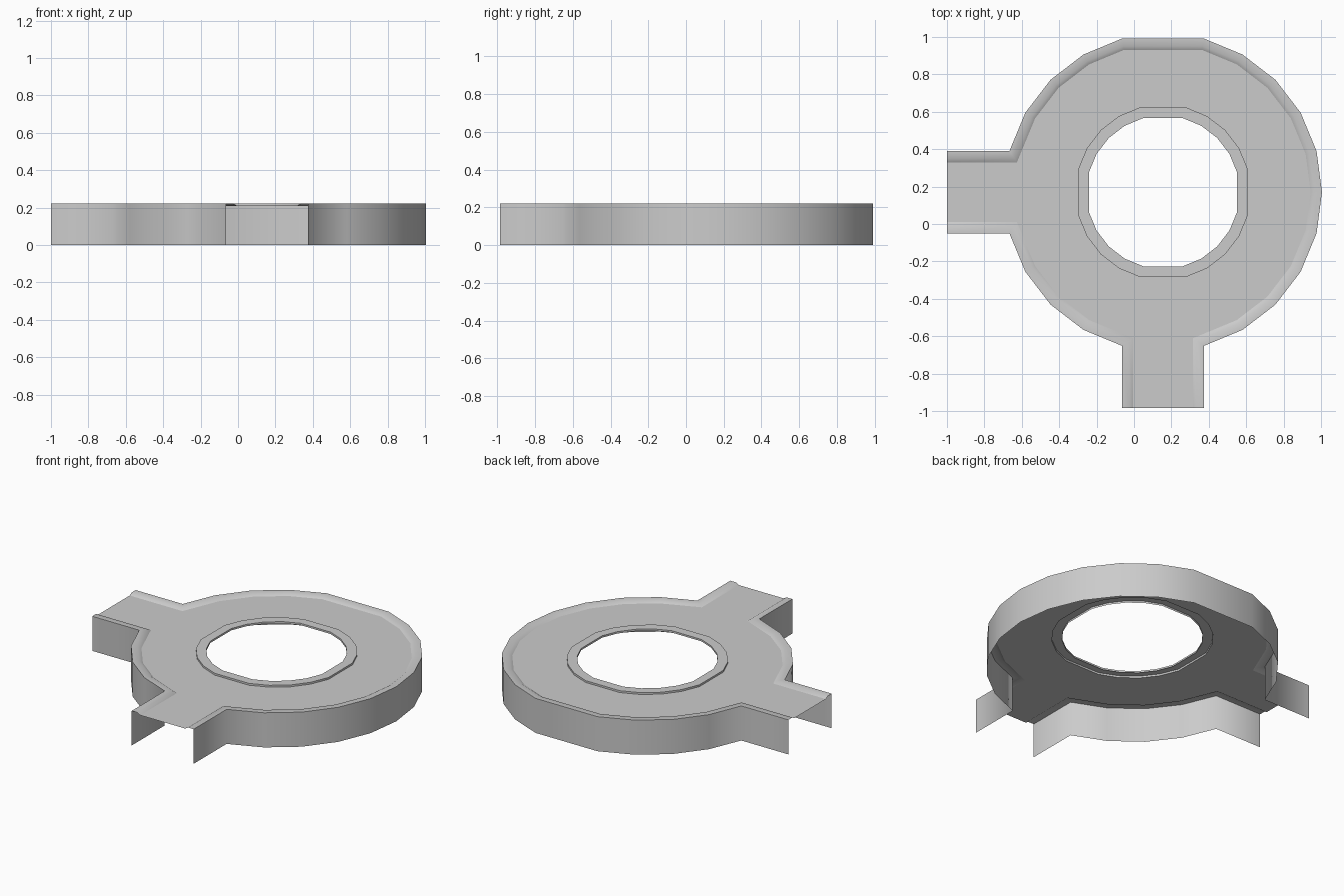
import bpy, bmesh, math
from mathutils import Vector

cube = bpy.data.objects.get("Cube")
if cube:
    bpy.data.objects.remove(cube, do_unlink=True)

CENTRE = Vector((0.155, 0.17))
OUTER, HOLE, RING = 0.85, 0.41, 0.47
HALF_ROAD, ARM = 0.22, 1.155
TOP, ROAD = 0.222, 0.21

grey = bpy.data.materials.new("concrete grey")
grey.use_nodes = True
grey.diffuse_color = (0.6, 0.6, 0.6, 1)
grey.node_tree.nodes["Principled BSDF"].inputs["Base Color"].default_value = (0.6, 0.6, 0.6, 1)


def arc(radius, degrees):
    return [Vector((math.cos(math.radians(a)), math.sin(math.radians(a)))) * radius
            for a in degrees]


def inset(path, dist):
    """Shift an open path to its left, with mitred corners."""
    sides = []
    for a, b in zip(path, path[1:]):
        d = (b - a).normalized()
        sides.append(Vector((-d.y, d.x)))
    result = []
    for i, p in enumerate(path):
        n0, n1 = sides[max(i - 1, 0)], sides[min(i, len(sides) - 1)]
        result.append(p + (n0 + n1) * dist / (1 + n0.dot(n1)))
    return result


def finish(name, bm, smooth=None):
    for v in bm.verts:
        v.co += CENTRE.to_3d()
    mesh = bpy.data.meshes.new(name)
    bm.to_mesh(mesh)
    bm.free()
    mesh.materials.append(grey)
    obj = bpy.data.objects.new(name, mesh)
    bpy.context.collection.objects.link(obj)
    if smooth:
        bpy.ops.object.select_all(action="DESELECT")
        obj.select_set(True)
        bpy.context.view_layer.objects.active = obj
        bpy.ops.object.shade_smooth_by_angle(angle=math.radians(smooth))


def sweep(name, path, profile, smooth=None, closed=False):
    """Run an (inset, height) profile along a path."""
    bm = bmesh.new()
    rows = []
    for dist, z in profile:
        pts = inset(path + path[:1], dist)[:-1] if closed and dist == 0 else inset(path, dist)
        rows.append([bm.verts.new((p.x, p.y, z)) for p in pts])
    for low, high in zip(rows, rows[1:]):
        for i in range(len(low) - 1):
            bm.faces.new((low[i], low[i + 1], high[i + 1], high[i]))
    finish(name, bm, smooth)


# Outline on both sides of the two road arms
main_degrees = [a for a in range(-75, 166, 15) if a != 90]
main_edge = ([Vector((HALF_ROAD, -ARM))] + arc(OUTER, main_degrees)
             + [Vector((-ARM, HALF_ROAD))])
corner_edge = ([Vector((-ARM, -HALF_ROAD))] + arc(OUTER, range(195, 256, 15))
               + [Vector((-HALF_ROAD, -ARM))])

# Outer walls and raised kerbs with a sloped inner edge
for label, edge in (("main", main_edge), ("corner", corner_edge)):
    sweep(label + "_wall", edge, [(0, 0), (0, TOP)], 75)
    sweep(label + "_kerb", edge, [(0, TOP), (0.04, TOP), (0.06, ROAD)], 75)

# Road sheet between the kerbs and the inner ring
round_degrees = [a for a in range(0, 360, 15) if a % 90]
bm = bmesh.new()
edges = []
for loop in (inset(main_edge, 0.06) + inset(corner_edge, 0.06), arc(RING, round_degrees)):
    verts = [bm.verts.new((p.x, p.y, ROAD)) for p in loop]
    for i, v in enumerate(verts):
        edges.append(bm.edges.new((v, verts[(i + 1) % len(verts)])))
bmesh.ops.triangle_fill(bm, use_beauty=True, use_dissolve=False, edges=edges,
                        normal=(0, 0, 1))
for f in bm.faces:
    f.normal_update()
    if f.normal.z < 0:
        f.normal_flip()
finish("road", bm)

# Raised ring around the central opening
bm = bmesh.new()
rows = []
for radius, z in ((RING, ROAD), (RING, TOP), (HOLE, TOP), (HOLE, ROAD)):
    rows.append([bm.verts.new((p.x, p.y, z)) for p in arc(radius, round_degrees)])
for low, high in zip(rows, rows[1:]):
    for i in range(len(low)):
        j = (i + 1) % len(low)
        bm.faces.new((low[i], low[j], high[j], high[i]))
finish("inner_ring", bm, 40)
